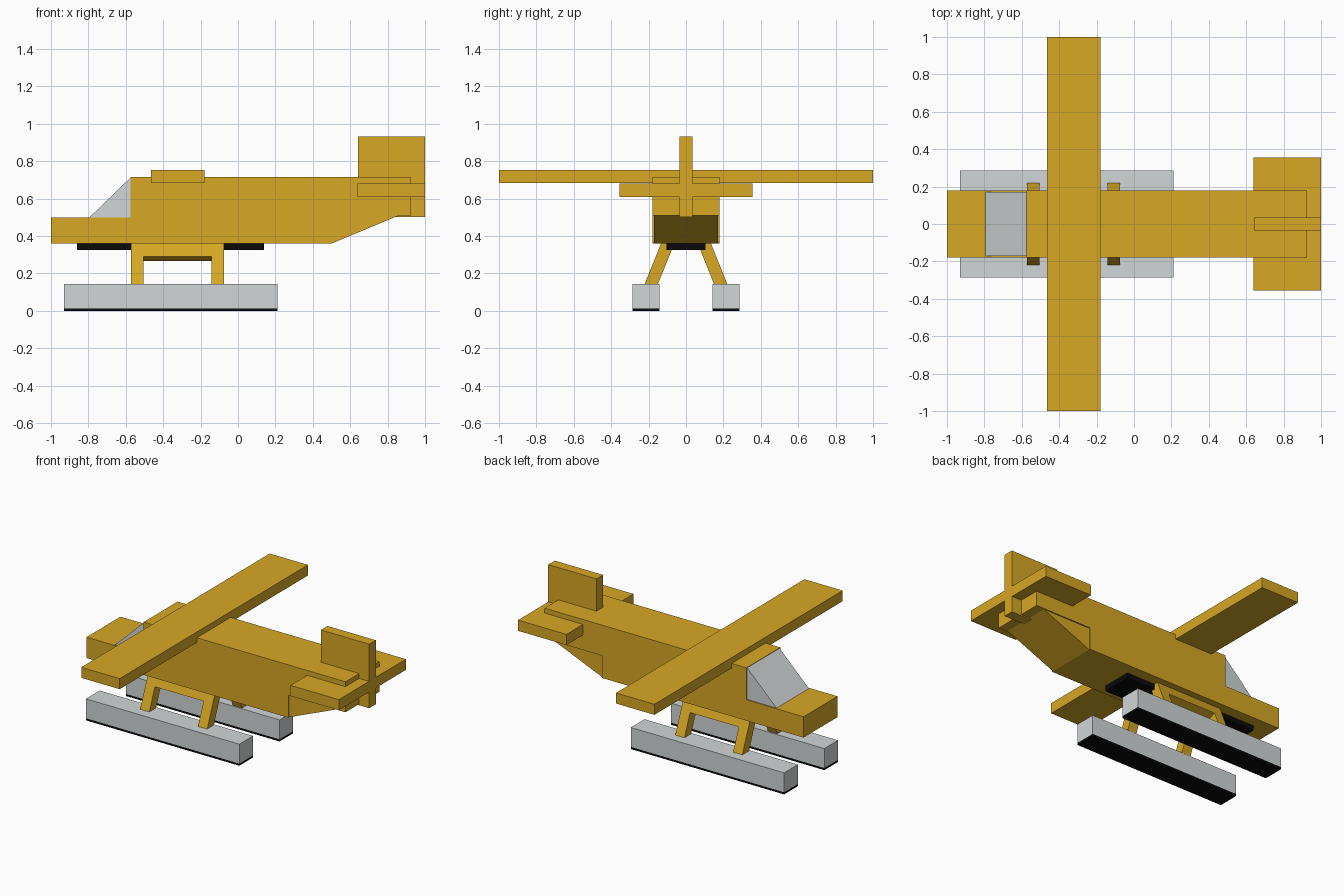
import bpy
import math

if "Cube" in bpy.data.objects:
    bpy.data.objects.remove(bpy.data.objects["Cube"])


def material(name, color):
    m = bpy.data.materials.new(name)
    m.diffuse_color = (*color, 1)
    m.use_nodes = True
    m.node_tree.nodes["Principled BSDF"].inputs["Base Color"].default_value = m.diffuse_color
    return m


YELLOW = material("golden yellow", (0.68, 0.39, 0.018))
GREY = material("pale grey", (0.64, 0.67, 0.67))
BLACK = material("black", (0.003, 0.003, 0.003))


def prism(name, profile, y0, y1, mats, rule=None):
    """Extrude an (x, z) outline from y0 to y1."""
    n = len(profile)
    verts = [(x, y0, z) for x, z in profile] + [(x, y1, z) for x, z in profile]
    faces = [tuple(range(n)), tuple(range(2 * n - 1, n - 1, -1))]
    faces += [(i, i + n, (i + 1) % n + n, (i + 1) % n) for i in range(n)]
    mesh = bpy.data.meshes.new(name)
    mesh.from_pydata(verts, [], faces)
    for m in mats:
        mesh.materials.append(m)
    ob = bpy.data.objects.new(name, mesh)
    bpy.context.collection.objects.link(ob)
    return ob


def box(name, x, y, z, mat):
    outline = [(x[0], z[0]), (x[1], z[0]), (x[1], z[1]), (x[0], z[1])]
    return prism(name, outline, y[0], y[1], [mat])


# Fuselage: low nose, raised cabin, stepped underside at the tail
prism("fuselage", [(-1, 0.36), (0.5, 0.36), (0.5, 0.51), (0.925, 0.51),
                   (0.925, 0.715), (-0.575, 0.715), (-0.575, 0.5), (-1, 0.5)],
      -0.18, 0.18, [YELLOW])

# Sloping wedge under the tail, slightly narrower than the fuselage
prism("tail_wedge", [(0.48, 0.36), (0.5, 0.36), (0.865, 0.512), (0.48, 0.512)],
      -0.172, 0.172, [YELLOW])

# Windscreen wedge
prism("windscreen", [(-0.795, 0.499), (-0.574, 0.499), (-0.574, 0.713)],
      -0.172, 0.172, [GREY])

# Flying surfaces
box("wing", (-0.465, -0.18), (-1, 1), (0.683, 0.754), YELLOW)
box("tailplane", (0.64, 0.999), (-0.356, 0.356), (0.61, 0.682), YELLOW)
box("fin", (0.641, 1), (-0.035, 0.035), (0.502, 0.932), YELLOW)

# Plate beneath the belly
box("belly_plate", (-0.86, 0.14), (-0.105, 0.105), (0.325, 0.362), BLACK)

# Floats with dark soles, and splayed U-shaped struts
TILT = math.radians(22)
for side, label in ((-1, "right"), (1, "left")):
    y = sorted((side * 0.141, side * 0.286))
    box(label + "_float", (-0.93, 0.21), y, (0.014, 0.145), GREY)
    box(label + "_float_sole", (-0.93, 0.21), y, (0, 0.014), BLACK)
    # Strut outline runs downward from its pivot, then leans outward
    strut = prism(label + "_strut",
                  [(-0.573, 0.02), (-0.573, -0.26), (-0.505, -0.26),
                   (-0.505, -0.087), (-0.143, -0.087), (-0.143, -0.26),
                   (-0.075, -0.26), (-0.075, 0.02)],
                  -0.033, 0.033, [YELLOW])
    strut.location = (0, side * 0.098, 0.36)
    strut.rotation_euler = (side * TILT, 0, 0)
